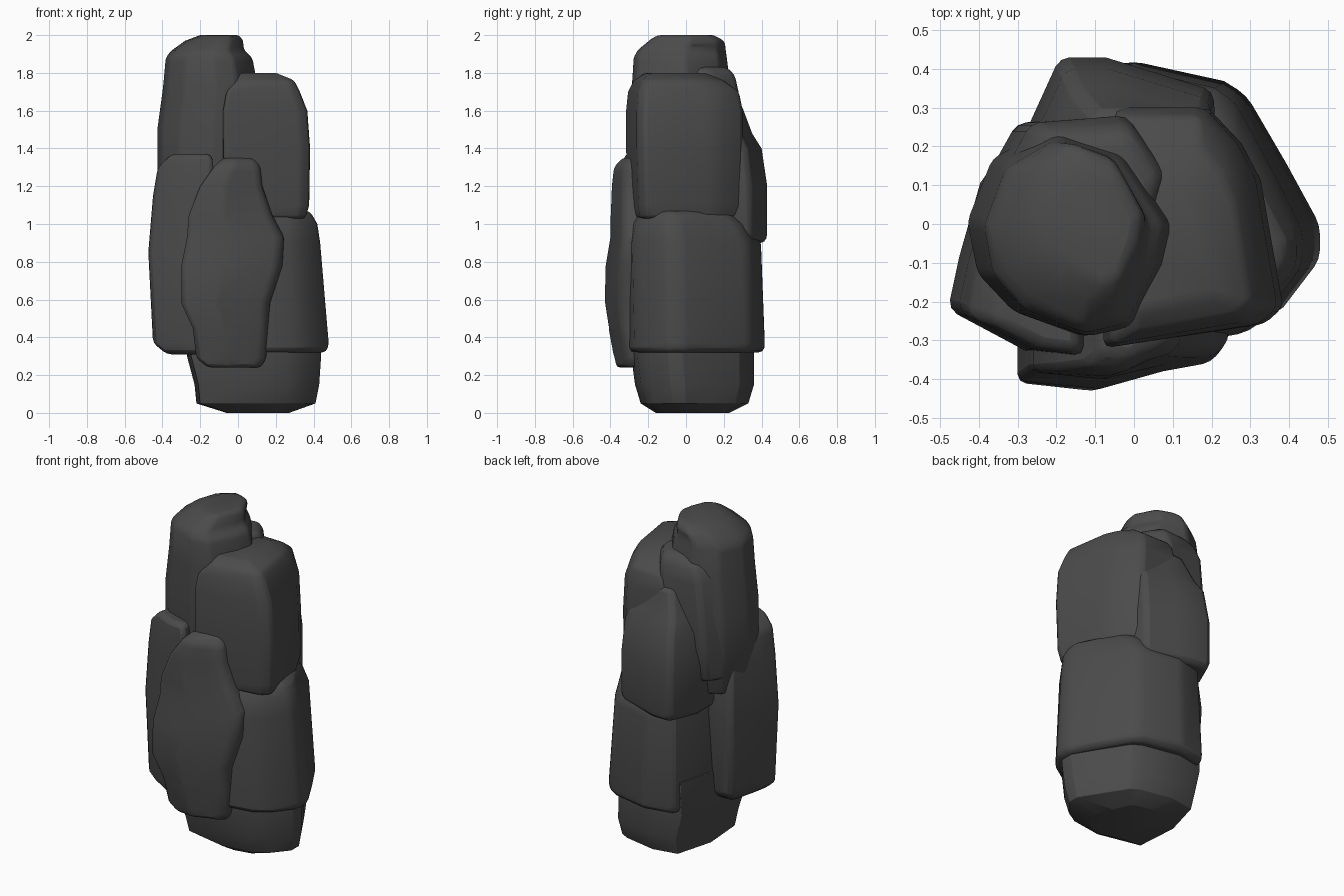
import bpy
import bmesh
import math

default_cube = bpy.data.objects.get("Cube")
if default_cube:
    bpy.data.objects.remove(default_cube, do_unlink=True)


def make_material(name, colour):
    material = bpy.data.materials.new(name)
    material.use_nodes = True
    material.diffuse_color = colour
    shader = material.node_tree.nodes["Principled BSDF"]
    shader.inputs["Base Color"].default_value = colour
    shader.inputs["Roughness"].default_value = .9
    return material


dark_stone = make_material("dark grey stone", (.07, .07, .07, 1))


def stone(name, plan, levels, bevel_width=.025):
    """Loft a stone: plan is an outline in a unit square (counter-clockwise),
    levels are (height, left, right, front, back) bounds that it is fitted to."""
    bm = bmesh.new()
    rings = []
    for height, left, right, front, back in levels:
        ring = []
        for u, v in plan:
            x = left + (right - left) * u
            y = front + (back - front) * v
            ring.append(bm.verts.new((x, y, height)))
        rings.append(ring)

    # Side walls between neighbouring rings
    count = len(plan)
    for lower, upper in zip(rings, rings[1:]):
        for i in range(count):
            j = (i + 1) % count
            bm.faces.new((lower[i], lower[j], upper[j], upper[i]))

    # Bottom and top caps
    bm.faces.new(list(reversed(rings[0])))
    bm.faces.new(rings[-1])
    bmesh.ops.recalc_face_normals(bm, faces=bm.faces[:])

    mesh = bpy.data.meshes.new(name)
    bm.to_mesh(mesh)
    bm.free()
    mesh.materials.append(dark_stone)
    rock = bpy.data.objects.new(name, mesh)
    bpy.context.collection.objects.link(rock)

    # Worn edges with soft shading
    bevel = rock.modifiers.new("worn edges", "BEVEL")
    bevel.width = bevel_width
    bevel.segments = 2
    bevel.limit_method = "ANGLE"
    bevel.angle_limit = math.radians(25)

    bpy.ops.object.select_all(action="DESELECT")
    rock.select_set(True)
    bpy.context.view_layer.objects.active = rock
    bpy.ops.object.shade_smooth_by_angle(angle=math.radians(45))
    return rock


# Large lower stones share one rounded outline
base_plan = [(1, .3), (1, .42), (.88, .64), (.74, .88), (.66, .93), (.34, 1),
             (.1, .95), (0, .55), (.03, .1), (.45, 0), (.75, .05), (.87, .13)]

stone("base_foot", base_plan, [
    (0, -.06, .27, -.16, .23),
    (.05, -.22, .41, -.24, .33),
    (.15, -.23, .43, -.27, .36),
    (.3, -.27, .44, -.29, .36),
    (.5, -.26, .43, -.29, .36)])

stone("base_body", base_plan, [
    (.32, -.25, .47, -.31, .41),
    (.37, -.25, .48, -.31, .42),
    (.9, -.23, .435, -.32, .4),
    (1, -.2, .42, -.3, .34),
    (1.07, -.1, .38, -.25, .25)])

# Blocky stone resting on the base
block_plan = [(1, .17), (.88, .7), (.78, .85), (.6, 1), (.1, 1),
              (0, .5), (.05, 0), (.9, .1)]

stone("upper_block", block_plan, [
    (1.03, -.08, .36, -.3, .28),
    (1.1, -.1, .38, -.31, .3),
    (1.4, -.1, .385, -.32, .3),
    (1.6, -.1, .37, -.32, .3),
    (1.7, -.08, .33, -.31, .28),
    (1.76, -.02, .3, -.28, .2),
    (1.8, 0, .2, -.22, .1)])

# Tallest stone, forming the peak
peak_plan = [(1, .55), (.75, .9), (.4, 1), (.12, .85), (0, .55),
             (.05, .3), (.22, .12), (.55, 0), (.78, .05), (.95, .35)]

stone("peak_stone", peak_plan, [
    (1, -.39, .05, -.24, .2),
    (1.3, -.43, .1, -.28, .24),
    (1.5, -.43, .11, -.29, .25),
    (1.72, -.4, .11, -.29, .24),
    (1.88, -.385, .08, -.28, .22),
    (1.92, -.35, .035, -.26, .215),
    (1.97, -.28, .03, -.2, .21),
    (2, -.2, .01, -.15, .15)])

# Shoulder behind the peak
shoulder_plan = [(1, .5), (.74, 1), (.15, .93), (0, .5), (.2, 0), (.9, 0)]

stone("rear_shoulder", shoulder_plan, [
    (1.1, -.36, .05, 0, .25),
    (1.3, -.37, .08, 0, .28),
    (1.7, -.33, .09, 0, .28),
    (1.79, -.28, .08, 0, .26),
    (1.83, -.2, .05, 0, .22)])

# Stone leaning on the rear face
rear_plan = [(1, 0), (.97, .8), (.6, .93), (.4, 1), (.16, 1), (0, .6), (0, 0)]

stone("rear_stone", rear_plan, [
    (.9, -.25, .19, 0, .42),
    (.95, -.27, .22, 0, .43),
    (1.2, -.27, .22, 0, .43),
    (1.4, -.25, .21, 0, .4),
    (1.48, -.22, .2, 0, .35),
    (1.64, -.15, .15, 0, .29)])

# Upright slab on the outer side
side_plan = [(0, .27), (.55, .05), (1, 0), (1, .8), (.6, 1), (.25, 1), (.08, .55)]

stone("side_slab", side_plan, [
    (.31, -.38, -.18, -.32, .02),
    (.37, -.455, -.14, -.34, .1),
    (.85, -.48, -.12, -.35, .13),
    (1.15, -.455, -.12, -.345, .1),
    (1.3, -.43, -.13, -.34, .05),
    (1.37, -.36, -.14, -.33, -.05)])

# Uneven slab across the front
front_plan = [(0, .09), (.4, 0), (.7, .2), (.93, .3), (1, .5), (1, 1), (0, 1)]

stone("front_slab", front_plan, [
    (.24, -.16, .12, -.37, -.2),
    (.29, -.22, .15, -.38, -.2),
    (.45, -.24, .16, -.41, -.2),
    (.58, -.3, .17, -.43, -.2),
    (.78, -.3, .235, -.425, -.2),
    (.93, -.27, .245, -.4, -.2),
    (1.05, -.26, .18, -.4, -.2),
    (1.2, -.2, .13, -.395, -.2),
    (1.3, -.13, .12, -.385, -.2),
    (1.35, -.08, .09, -.34, -.2)])
